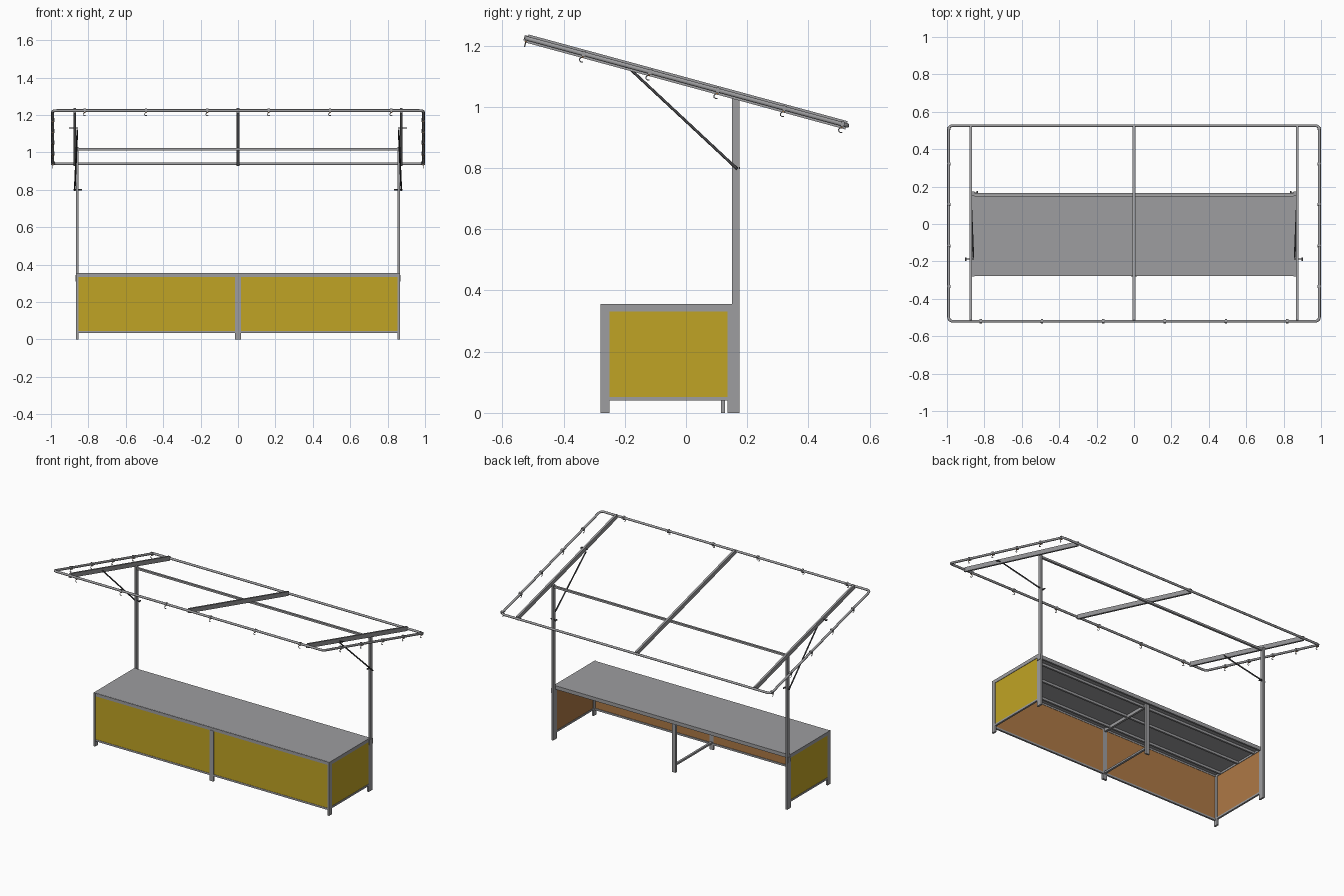
import bpy, math
from mathutils import Vector, Matrix

if "Cube" in bpy.data.objects:
    bpy.data.objects.remove(bpy.data.objects["Cube"])


def material(name, rgb):
    m = bpy.data.materials.new(name)
    m.diffuse_color = (*rgb, 1)
    m.use_nodes = True
    m.node_tree.nodes["Principled BSDF"].inputs["Base Color"].default_value = m.diffuse_color
    return m


GREY = material("aluminium grey", (0.34, 0.34, 0.35))
YELLOW = material("panel yellow", (0.53, 0.37, 0.018))
BROWN = material("wood brown", (0.42, 0.19, 0.06))
DARK = material("dark steel", (0.06, 0.06, 0.065))


def box(name, x, y, z, mat=GREY, matrix=None):
    """Box from (min, max) ranges."""
    vs = [(a, b, c) for a in x for b in y for c in z]
    fs = [(0, 1, 3, 2), (4, 6, 7, 5), (0, 4, 5, 1), (2, 3, 7, 6), (0, 2, 6, 4), (1, 5, 7, 3)]
    me = bpy.data.meshes.new(name)
    me.from_pydata(vs, [], fs)
    me.materials.append(mat)
    ob = bpy.data.objects.new(name, me)
    bpy.context.collection.objects.link(ob)
    if matrix:
        me.transform(matrix)
    return ob


def tube(name, pts, r, mat=GREY, cyclic=False, matrix=None, res=2):
    """Round tube along a polyline, converted to a mesh."""
    cu = bpy.data.curves.new(name, 'CURVE')
    cu.dimensions = '3D'
    cu.bevel_depth, cu.bevel_resolution = r, res
    cu.use_fill_caps = True
    sp = cu.splines.new('POLY')
    sp.points.add(len(pts) - 1)
    for p, c in zip(sp.points, pts):
        v = matrix @ Vector(c) if matrix else Vector(c)
        p.co = (*v, 1)
    sp.use_cyclic_u = cyclic
    cu.materials.append(mat)
    ob = bpy.data.objects.new(name, cu)
    bpy.context.collection.objects.link(ob)
    bpy.ops.object.select_all(action='DESELECT')
    ob.select_set(True)
    bpy.context.view_layer.objects.active = ob
    bpy.ops.object.convert(target='MESH')
    bpy.ops.object.shade_smooth_by_angle(angle=math.radians(50))
    return ob


def panel(name, x, y, z, out):
    """Panel with a yellow outside and a wood inside."""
    ob = box(name, x, y, z, BROWN)
    ob.data.materials.append(YELLOW)
    for f in ob.data.polygons:
        if f.normal.dot(Vector(out)) > 0.5:
            f.material_index = 1


def span(s, a, b):
    return tuple(sorted((s * a, s * b)))


# counter top and its frame
box("counter_top", (-0.858, 0.858), (-0.275, 0.15), (0.345, 0.355))
box("front_top_rail", (-0.855, 0.855), (-0.278, -0.266), (0.334, 0.354))
box("back_top_rail", (-0.855, 0.855), (0.138, 0.15), (0.331, 0.345))
for i, y in enumerate((-0.22, -0.06, 0.09)):
    box(f"under_rail_{i}", (-0.855, 0.855), (y - 0.006, y + 0.006), (0.33, 0.345))
box("front_bottom_rail", (-0.855, 0.855), (-0.276, -0.264), (0.034, 0.046))

# centre frame
box("centre_front_leg", (-0.015, 0.015), (-0.28, -0.266), (0, 0.336))
box("centre_back_leg", (-0.014, 0.014), (0.115, 0.128), (0, 0.345))
box("centre_top_bar", (-0.007, 0.007), (-0.266, 0.115), (0.325, 0.345))
box("centre_bottom_bar", (-0.007, 0.007), (-0.266, 0.115), (0.04, 0.052))

# roof placement: tilted down towards the back
ROOF = Matrix.Translation((0, 0.003, 1.081)) @ Matrix.Rotation(-math.radians(15.2), 4, 'X')

for s, side in ((-1, "left"), (1, "right")):
    # ends of the counter
    box(f"{side}_front_leg", span(s, 0.854, 0.866), (-0.28, -0.25), (0, 0.355))
    box(f"{side}_end_top_rail", span(s, 0.854, 0.866), (-0.25, 0.15), (0.332, 0.355))
    box(f"{side}_end_bottom_rail", span(s, 0.854, 0.866), (-0.25, 0.135), (0.04, 0.052))
    panel(f"{side}_end_panel", span(s, 0.857, 0.863), (-0.25, 0.135), (0.052, 0.332), (s, 0, 0))
    panel(f"{side}_front_panel", span(s, 0.015, 0.854), (-0.274, -0.268), (0.046, 0.334), (0, -1, 0))
    # posts and their thicker lower legs
    box(f"{side}_back_leg", span(s, 0.854, 0.866), (0.135, 0.15), (0, 0.332))
    box(f"{side}_post", span(s, 0.854, 0.866), (0.15, 0.175), (0, 1.028))
    box(f"{side}_post_bracket", span(s, 0.866, 0.87), (0.14, 0.172), (0.31, 0.345))
    # brace from post to roof beam, with clamp pins
    tube(f"{side}_brace", [(s * 0.873, 0.167, 0.797), (s * 0.859, -0.178, 1.119)], 0.0045, DARK)
    tube(f"{side}_brace_lower_pin", [(s * 0.835, 0.165, 0.8), (s * 0.879, 0.165, 0.8)], 0.003, DARK)
    tube(f"{side}_brace_upper_pin", [(s * 0.855, -0.188, 1.13), (s * 0.903, -0.188, 1.13)], 0.003, DARK)
    box(f"{side}_lower_knob", span(s, 0.835, 0.842), (0.156, 0.176), (0.797, 0.803), DARK)
    box(f"{side}_upper_knob", span(s, 0.896, 0.903), (-0.197, -0.179), (1.127, 1.133), DARK)
    # side roof beam
    box(f"{side}_roof_beam", span(s, 0.866, 0.879), (-0.54, 0.54), (-0.014, 0.014), GREY, ROOF)

box("cross_beam", (-0.855, 0.855), (0.153, 0.167), (1.01, 1.023))
box("centre_roof_beam", (-0.007, 0.007), (-0.54, 0.54), (-0.014, 0.014), GREY, ROOF)

# roof outline tube with rounded corners
W, L, R = 0.991, 0.542, 0.022
outline = []
for k, (sx, sy) in enumerate(((1, 1), (-1, 1), (-1, -1), (1, -1))):
    for j in range(6):
        a = math.pi / 2 * (k + j / 5)
        outline.append((sx * (W - R) + R * math.cos(a), sy * (L - R) + R * math.sin(a), 0))
tube("roof_outline", outline, 0.0075, GREY, True, ROOF, 3)


# small hanging hooks along the front and both sides
def hook(name, x, y, ang):
    m = ROOF @ Matrix.Translation((x, y, 0)) @ Matrix.Rotation(ang, 4, 'Z')
    box(name + "_clip", (-0.006, 0.006), (-0.009, 0.009), (-0.009, 0.009), GREY, m)
    box(name + "_pad", (-0.003, 0.003), (-0.004, 0.004), (-0.013, -0.009), BROWN, m)
    arc = [(0.008 * math.cos(math.pi * (0.5 + t / 4)), 0, -0.02 + 0.008 * math.sin(math.pi * (0.5 + t / 4)))
           for t in range(6)]
    tube(name, arc, 0.002, GREY, False, m, 1)


for i in range(6):
    hook(f"front_hook_{i}", -0.82 + 0.328 * i, -L, 0)
for s, side in ((-1, "left"), (1, "right")):
    for i, y in enumerate((-0.35, -0.125, 0.105, 0.33, 0.527)):
        hook(f"{side}_hook_{i}", s * W, y, math.pi / 2)
